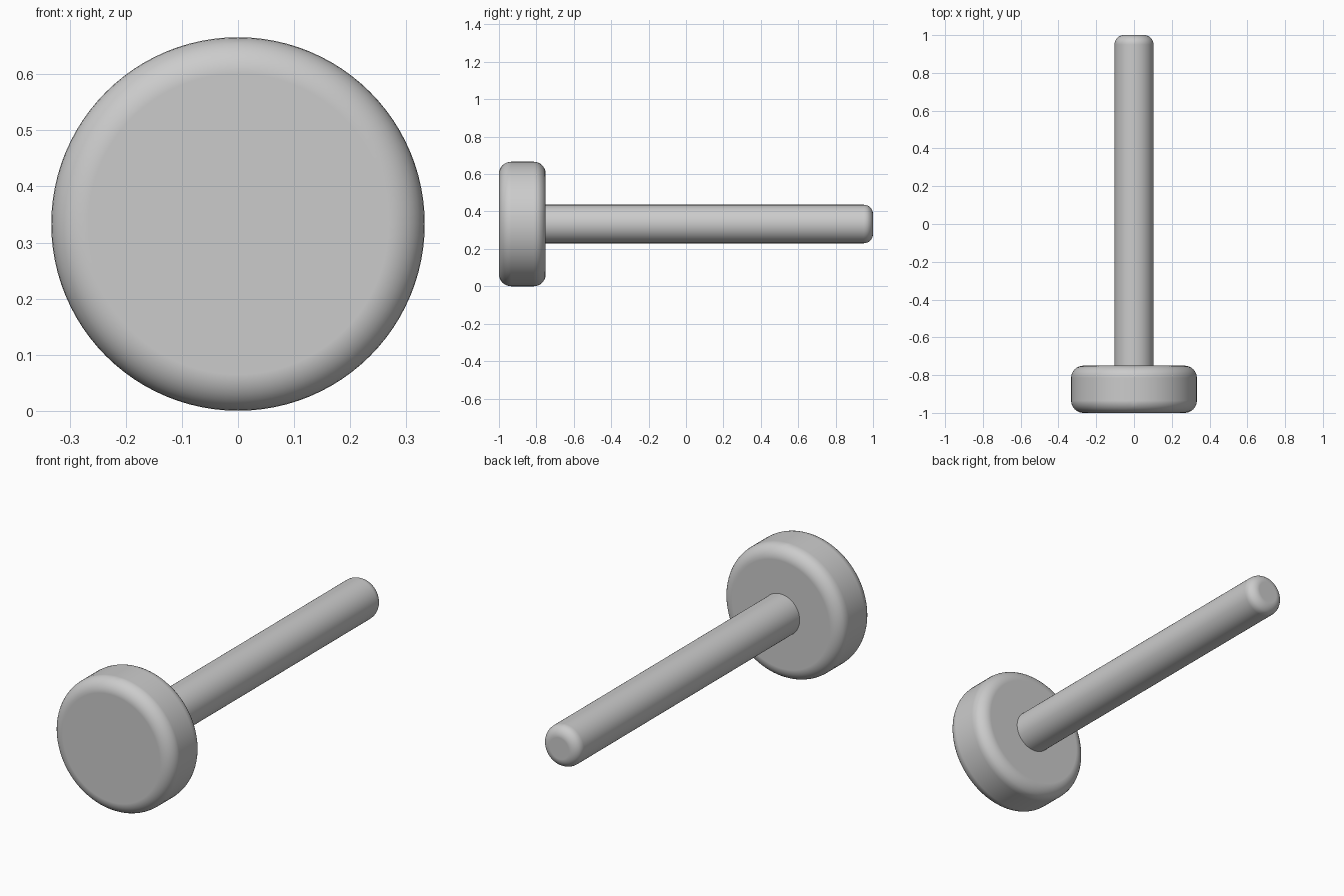
import bpy
import math

cube = bpy.data.objects.get("Cube")
if cube:
    bpy.data.objects.remove(cube, do_unlink=True)

GREY = (0.6, 0.6, 0.6, 1.0)
AXIS_HEIGHT = 0.333

metal = bpy.data.materials.new("plain grey")
metal.use_nodes = True
metal.diffuse_color = GREY
metal.node_tree.nodes["Principled BSDF"].inputs["Base Color"].default_value = GREY


def rounded_cylinder(name, radius, y_start, y_end, fillet):
    """Cylinder lying along y with both rims rounded."""
    bpy.ops.mesh.primitive_cylinder_add(
        vertices=96, radius=radius, depth=y_end - y_start,
        location=(0, (y_start + y_end) / 2, AXIS_HEIGHT),
        rotation=(math.pi / 2, 0, 0))
    part = bpy.context.object
    part.name = name
    part.data.materials.append(metal)
    bpy.ops.object.shade_smooth()
    bevel = part.modifiers.new("rounded rims", 'BEVEL')
    bevel.width = fillet
    bevel.segments = 8
    bevel.limit_method = 'ANGLE'
    bevel.angle_limit = math.radians(40)
    bevel.harden_normals = True
    return part


# Wide round head at the front
rounded_cylinder("head", 0.333, -1.0, -0.75, 0.065)

# Long thin shaft, its front end buried in the head
rounded_cylinder("shaft", 0.103, -0.85, 1.0, 0.05)
